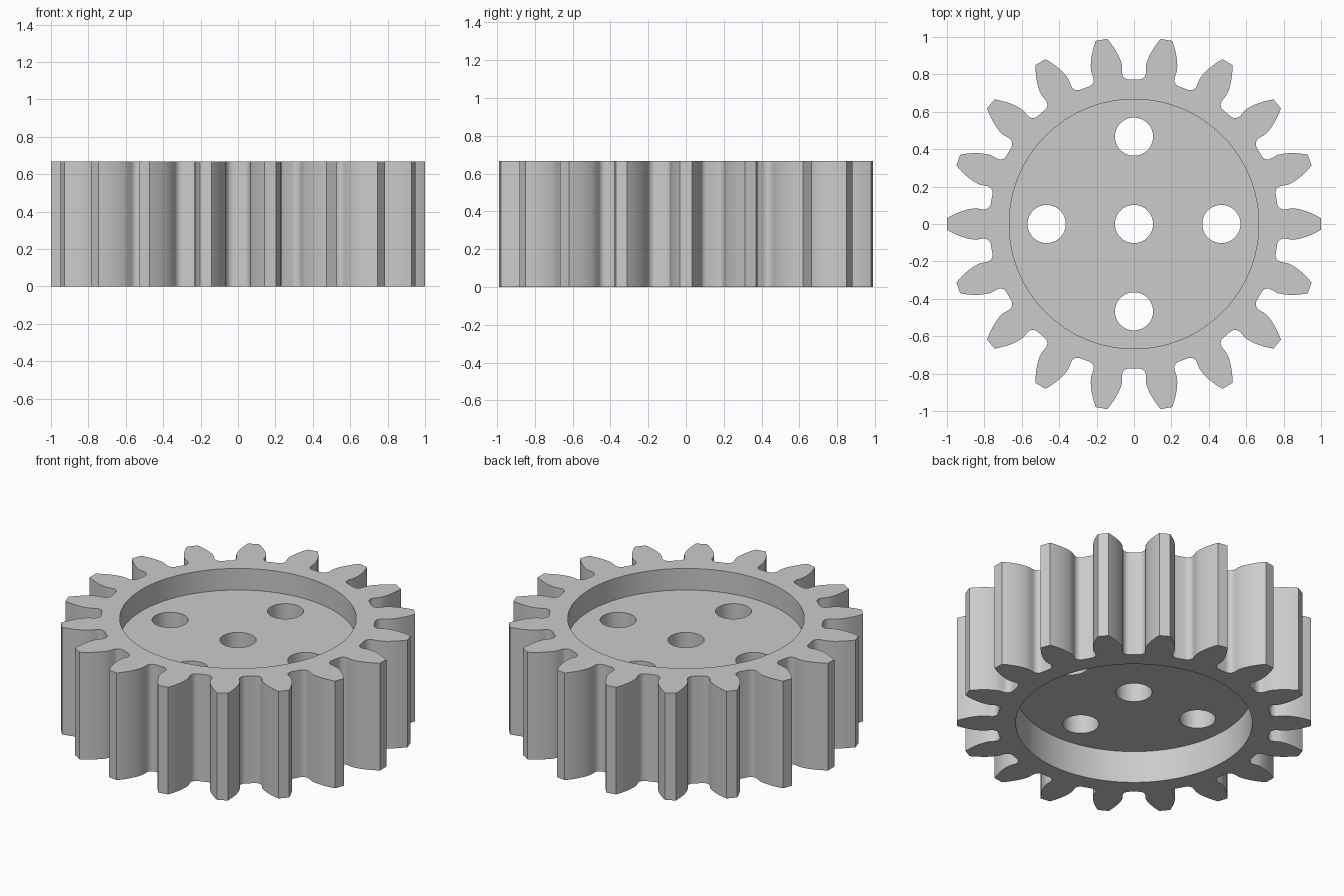
import bpy, bmesh, math

TEETH = 18
TIP, PITCH, HEIGHT = 1.0, 0.9, 0.667
BASE = PITCH * math.cos(math.radians(20))   # involute base circle
HALF_STEP = math.pi / TEETH

cube = bpy.data.objects.get("Cube")
if cube:
    bpy.data.objects.remove(cube, do_unlink=True)

# Single grey material
grey = bpy.data.materials.new("plain grey")
grey.use_nodes = True
colour = (0.6, 0.6, 0.6, 1)
grey.diffuse_color = colour
grey.node_tree.nodes["Principled BSDF"].inputs["Base Color"].default_value = colour


def involute(r):
    a = math.acos(min(1, BASE / r))
    return math.tan(a) - a


def half_tooth():
    """(angle from tooth centre, radius) pairs from valley to tip."""
    pts = []
    # rounded root
    for i in range(9):
        t = math.pi / 2 * (1 - i / 8)
        x, y = 0.0265 + 0.037 * math.cos(t), 0.81 - 0.037 * math.sin(t)
        pts.append((HALF_STEP - math.atan2(x, y), math.hypot(x, y)))
    # involute flank
    pitch_half = HALF_STEP / 2 - 0.003
    for i in range(11):
        r = BASE + (TIP - BASE) * i / 10
        pts.append((pitch_half + involute(PITCH) - involute(r), r))
    return pts


def prism(name, outline, z0, z1):
    bm = bmesh.new()
    face = bm.faces.new([bm.verts.new((x, y, z0)) for x, y in outline])
    ext = bmesh.ops.extrude_face_region(bm, geom=[face])
    verts = [v for v in ext["geom"] if isinstance(v, bmesh.types.BMVert)]
    bmesh.ops.translate(bm, verts=verts, vec=(0, 0, z1 - z0))
    bmesh.ops.recalc_face_normals(bm, faces=bm.faces)
    mesh = bpy.data.meshes.new(name)
    bm.to_mesh(mesh)
    bm.free()
    mesh.materials.append(grey)
    obj = bpy.data.objects.new(name, mesh)
    bpy.context.collection.objects.link(obj)
    return obj


def circle(radius, cx=0, cy=0, sides=64):
    steps = [2 * math.pi * i / sides for i in range(sides)]
    return [(cx + radius * math.cos(a), cy + radius * math.sin(a)) for a in steps]


# Toothed body
half = half_tooth()
tooth = [(-a, r) for a, r in half] + [(a, r) for a, r in reversed(half)]
outline = []
for k in range(TEETH):
    c = 2 * HALF_STEP * k
    outline += [(r * math.cos(c + a), r * math.sin(c + a)) for a, r in tooth]
gear = prism("gear_wheel", outline, 0, HEIGHT)

# Recesses above and below the web, then the bore and four round holes
cutters = [prism("top_recess_cutter", circle(0.667, sides=128), 0.533, 0.8),
           prism("bottom_recess_cutter", circle(0.667, sides=128), -0.1, 0.2)]
for cx, cy in [(0, 0), (1, 0), (-1, 0), (0, 1), (0, -1)]:
    cutters.append(prism("hole_cutter", circle(0.102, cx * 0.467, cy * 0.467), -0.2, 0.9))

bpy.context.view_layer.objects.active = gear
gear.select_set(True)
for cutter in cutters:
    cutter.hide_render = True
    mod = gear.modifiers.new("cut", 'BOOLEAN')
    mod.operation = 'DIFFERENCE'
    mod.solver = 'EXACT'
    mod.object = cutter
    bpy.ops.object.modifier_apply(modifier=mod.name)
    bpy.data.objects.remove(cutter, do_unlink=True)

bpy.ops.object.shade_smooth_by_angle(angle=math.radians(30))
